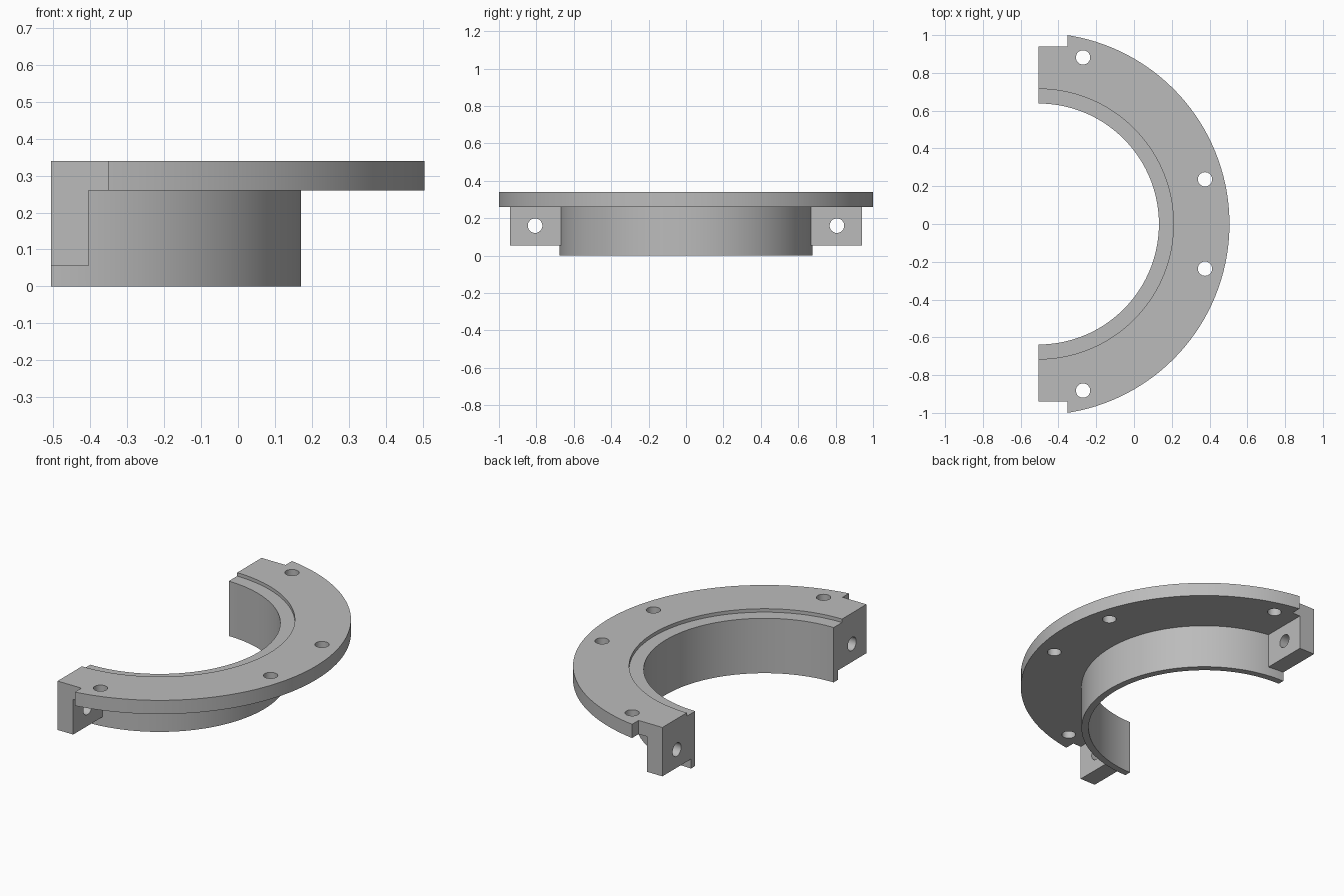
import bpy
import bmesh
import math
from mathutils import Matrix, Vector

cube = bpy.data.objects.get("Cube")
if cube:
    bpy.data.objects.remove(cube, do_unlink=True)

CX = -0.506                      # arc centre, also the flat split plane
R_OUT, R_STEP, R_TUBE, R_IN = 1.0115, 0.715, 0.677, 0.638
TOP, RECESS, UNDER = 0.34, 0.32, 0.26
STEPS = 72

grey = bpy.data.materials.new("light_grey")
grey.use_nodes = True
grey.diffuse_color = (0.5, 0.5, 0.5, 1)
grey.node_tree.nodes["Principled BSDF"].inputs["Base Color"].default_value = (0.5, 0.5, 0.5, 1)


def make_object(name, bm):
    bmesh.ops.recalc_face_normals(bm, faces=bm.faces)
    mesh = bpy.data.meshes.new(name)
    bm.to_mesh(mesh)
    bm.free()
    mesh.materials.append(grey)
    obj = bpy.data.objects.new(name, mesh)
    bpy.context.collection.objects.link(obj)
    return obj


def box(name, low, high):
    low, high = Vector(low), Vector(high)
    bm = bmesh.new()
    bmesh.ops.create_cube(bm, size=1, matrix=Matrix.Translation((low + high) / 2)
                          @ Matrix.Diagonal((*(high - low), 1)))
    return make_object(name, bm)


def cylinder(name, centre, radius, depth, turn=Matrix.Identity(4)):
    bm = bmesh.new()
    bmesh.ops.create_cone(bm, cap_ends=True, segments=32, radius1=radius, radius2=radius,
                          depth=depth, matrix=Matrix.Translation(centre) @ turn)
    return make_object(name, bm)


def combine(target, tool, operation):
    mod = target.modifiers.new(operation, 'BOOLEAN')
    mod.operation, mod.solver, mod.object = operation, 'EXACT', tool
    bpy.context.view_layer.objects.active = target
    bpy.ops.object.modifier_apply(modifier=mod.name)
    bpy.data.objects.remove(tool, do_unlink=True)


# Half ring: flange, recessed inner lip and collar in one turned profile
profile = [(R_IN, 0), (R_TUBE, 0), (R_TUBE, UNDER), (R_OUT, UNDER),
           (R_OUT, TOP), (R_STEP, TOP), (R_STEP, RECESS), (R_IN, RECESS)]
bm = bmesh.new()
rings = []
for i in range(STEPS + 1):
    a = math.pi * (i / STEPS - 0.5)
    rings.append([bm.verts.new((CX + r * math.cos(a), r * math.sin(a), z)) for r, z in profile])
for near, far in zip(rings, rings[1:]):
    for k in range(len(profile)):
        n = (k + 1) % len(profile)
        bm.faces.new((near[k], near[n], far[n], far[k]))
bm.faces.new(rings[0])
bm.faces.new(rings[-1])
ring = make_object("half_ring_flange", bm)

for side in (-1, 1):
    def span(a, b):
        return sorted((side * a, side * b))

    # Notch in the flange tip beside the clamp lug
    y0, y1 = span(0.94, 1.1)
    combine(ring, box("notch_cutter", (CX - 0.1, y0, 0.2), (-0.352, y1, 0.4)), 'DIFFERENCE')
    # Clamp lug hanging under the flange end
    y0, y1 = span(0.655, 0.94)
    combine(ring, box("clamp_lug", (CX, y0, 0.055), (-0.405, y1, 0.30)), 'UNION')
    # Clamp bolt hole through the lug
    combine(ring, cylinder("lug_hole_cutter", (CX + 0.05, side * 0.807, 0.16), 0.039, 0.3,
                           Matrix.Rotation(math.pi / 2, 4, 'Y')), 'DIFFERENCE')
    # Flange bolt holes
    for angle in (15, 75):
        a = math.radians(angle)
        spot = (CX + 0.913 * math.cos(a), side * 0.913 * math.sin(a), 0.32)
        combine(ring, cylinder("flange_hole_cutter", spot, 0.038, 0.2), 'DIFFERENCE')

bpy.ops.object.select_all(action='DESELECT')
ring.select_set(True)
bpy.context.view_layer.objects.active = ring
bpy.ops.object.shade_smooth_by_angle(angle=math.radians(30))
